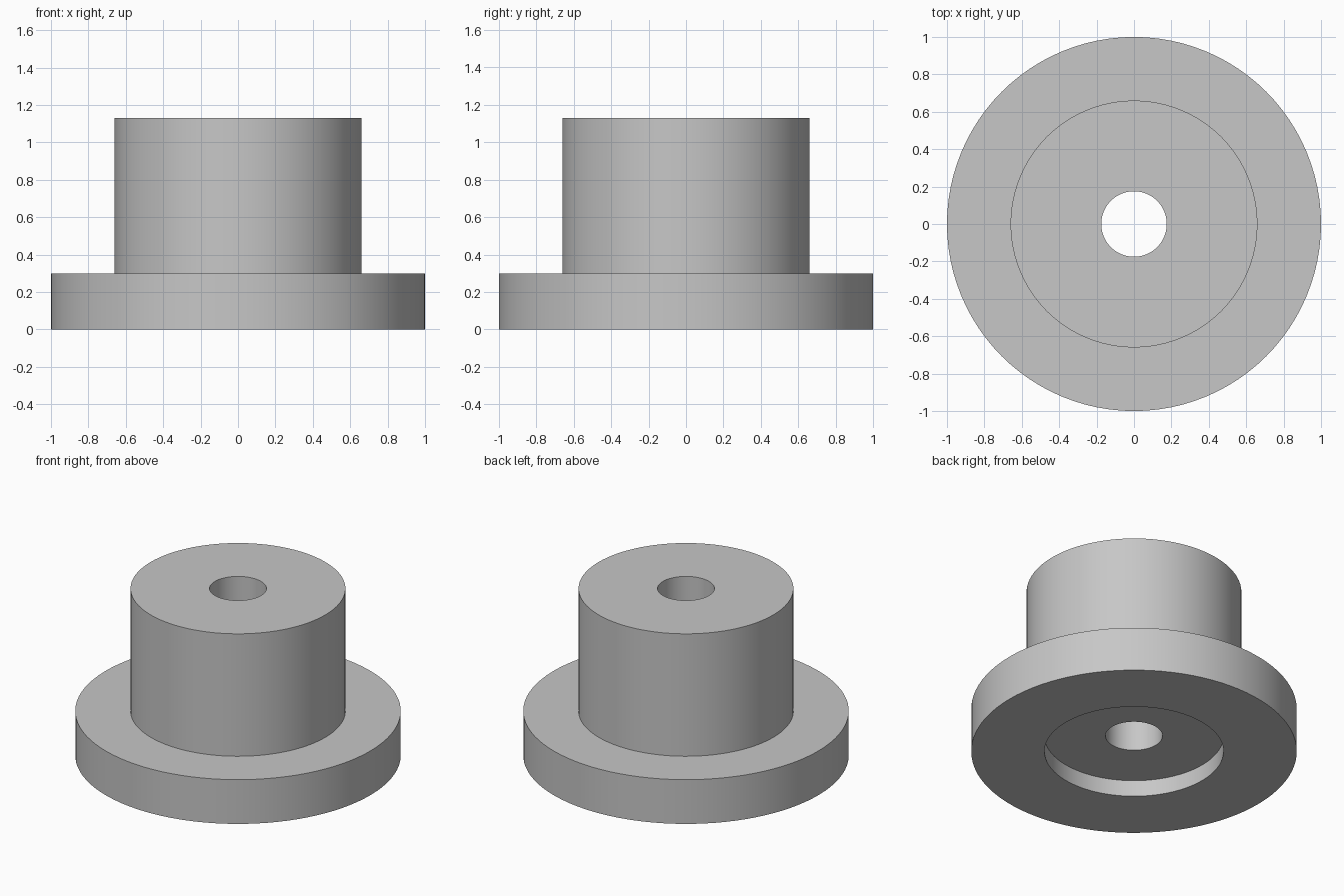
import bpy
import bmesh
import math
from mathutils import Matrix

cube = bpy.data.objects.get("Cube")
if cube:
    bpy.data.objects.remove(cube, do_unlink=True)

SIDES = 96

# Plain grey material
grey = bpy.data.materials.new("plain grey")
grey.use_nodes = True
colour = (0.57, 0.57, 0.57, 1)
grey.diffuse_color = colour
bsdf = next(n for n in grey.node_tree.nodes if n.type == "BSDF_PRINCIPLED")
bsdf.inputs["Base Color"].default_value = colour

# Closed cross-section (radius, height): bore, hub, flange, underside recess
flange_r, hub_r, recess_r, bore_r = 1.0, 0.66, 0.55, 0.175
flange_z, hub_z, recess_z = 0.3, 1.13, 0.11
profile = [
    (recess_r, 0), (flange_r, 0), (flange_r, flange_z), (hub_r, flange_z),
    (hub_r, hub_z), (bore_r, hub_z), (bore_r, recess_z), (recess_r, recess_z),
]


def lathe(name, points, material):
    """Revolve a closed cross-section around the z axis."""
    bm = bmesh.new()
    rings = []
    for i in range(SIDES):
        turn = Matrix.Rotation(math.tau * i / SIDES, 3, "Z")
        rings.append([bm.verts.new(turn.col[0] * r + turn.col[2] * z) for r, z in points])
    for i, ring in enumerate(rings):
        after = rings[(i + 1) % SIDES]
        for j in range(len(points)):
            k = (j + 1) % len(points)
            bm.faces.new((ring[j], after[j], after[k], ring[k]))
    bmesh.ops.recalc_face_normals(bm, faces=bm.faces)
    mesh = bpy.data.meshes.new(name)
    bm.to_mesh(mesh)
    bm.free()
    mesh.materials.append(material)
    obj = bpy.data.objects.new(name, mesh)
    bpy.context.collection.objects.link(obj)
    return obj


# Flanged bushing, smooth round walls with sharp rims
bushing = lathe("flanged_bushing", profile, grey)
bpy.ops.object.select_all(action="DESELECT")
bushing.select_set(True)
bpy.context.view_layer.objects.active = bushing
bpy.ops.object.shade_smooth_by_angle(angle=math.radians(30))
